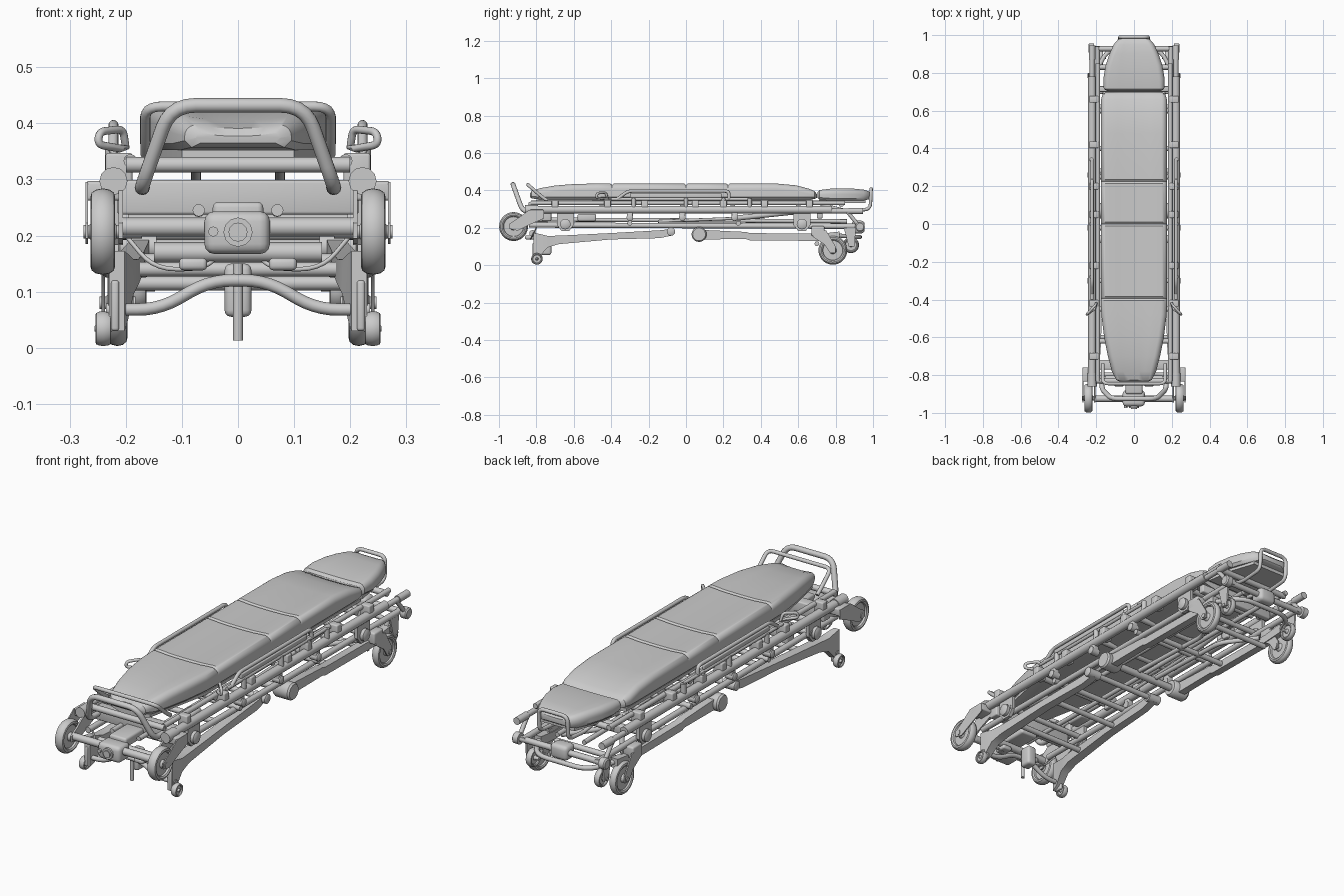
import bpy, bmesh, math
from mathutils import Vector as V

def finish(name, me, mirror=False):
    ob = bpy.data.objects.new(name, me)
    bpy.context.collection.objects.link(ob)
    if mirror:
        ob.modifiers.new("mirror", 'MIRROR').use_mirror_merge = False
    return ob

def from_bm(name, bm, mirror):
    bmesh.ops.recalc_face_normals(bm, faces=bm.faces)
    me = bpy.data.meshes.new(name)
    bm.to_mesh(me)
    bm.free()
    return finish(name, me, mirror)

def loft(name, rings, mirror=False):
    bm = bmesh.new()
    vs = [[bm.verts.new(p) for p in r] for r in rings]
    n = len(vs[0])
    for a, b in zip(vs, vs[1:]):
        for i in range(n):
            bm.faces.new((a[i], a[(i + 1) % n], b[(i + 1) % n], b[i]))
    bm.faces.new(vs[0])
    bm.faces.new(vs[-1][::-1])
    return from_bm(name, bm, mirror)

def rounded(pts, d):
    # replace inner corners by short curves
    p = [V(q) for q in pts]
    out = [p[0]]
    for a, b, c in zip(p, p[1:], p[2:]):
        s = b + (a - b).normalized() * min(d, (a - b).length * .48)
        e = b + (c - b).normalized() * min(d, (c - b).length * .48)
        for i in range(6):
            t = i / 5
            out.append(s * (1 - t) ** 2 + b * 2 * t * (1 - t) + e * t * t)
    return out + [p[-1]]

def tube(name, pts, r, mirror=False, bend=.04, closed=False):
    cu = bpy.data.curves.new(name, 'CURVE')
    cu.dimensions = '3D'
    cu.bevel_depth, cu.bevel_resolution, cu.use_fill_caps = r, 4, True
    q = rounded(pts, bend)
    sp = cu.splines.new('POLY')
    sp.points.add(len(q) - 1)
    for a, b in zip(sp.points, q):
        a.co = (*b, 1)
    sp.use_cyclic_u = closed
    tmp = bpy.data.objects.new("tmp", cu)
    bpy.context.collection.objects.link(tmp)
    bpy.context.view_layer.update()
    me = bpy.data.meshes.new_from_object(tmp.evaluated_get(bpy.context.evaluated_depsgraph_get()))
    bpy.data.objects.remove(tmp)
    return finish(name, me, mirror)

def cross(name, y, z, w, r):
    return tube(name, [(-w, y, z), (w, y, z)], r)

def box(name, x, y, z, bev=.006, mirror=False):
    bm = bmesh.new()
    bmesh.ops.create_cube(bm, size=1)
    for v in bm.verts:
        for i, (lo, hi) in enumerate((x, y, z)):
            v.co[i] = hi if v.co[i] > 0 else lo
    bmesh.ops.bevel(bm, geom=bm.edges[:], offset=bev, segments=3, profile=.5, affect='EDGES')
    return from_bm(name, bm, mirror)

def plate(name, yz, x0, x1, mirror=True):
    return loft(name, [[(x, y, z) for y, z in yz] for x in (x0, x1)], mirror)

def lathe(name, prof, x, y, z, mirror=True, n=40):
    rings = [[(x + dx, y + r * math.cos(2 * math.pi * i / n), z + r * math.sin(2 * math.pi * i / n))
              for i in range(n)] for dx, r in prof]
    return loft(name, rings, mirror)

def wheel(name, x, y, z, R, w):
    h = w / 2
    half = [(h * 1.15, .14 * R), (h * .95, .2 * R), (h * .45, .26 * R), (h * .4, .68 * R), (h * .8, .71 * R),
            (h, .8 * R), (h * .9, .9 * R), (h * .55, .97 * R), (0, R)]
    lathe(name, [(-a, r) for a, r in half] + half[-2::-1], x, y, z)

def cushion(name, stations, dish):
    rings = []
    for y, w, zb, zt in stations:
        r = min(.03, (zt - zb) * .49)
        b = min(.012, r)
        ring = [(-w + b, y, zb), (w - b, y, zb), (w, y, zb + b)]
        arc = [(w - r + r * math.cos(a * math.pi / 12), zt - r + r * math.sin(a * math.pi / 12)) for a in range(7)]
        ring += [(x, y, z) for x, z in arc]
        ring += [(w * t, y, zt - dish * (1 - t * t)) for t in (.5, .25, 0, -.25, -.5)]
        ring += [(-x, y, z) for x, z in reversed(arc)] + [(-w, y, zb + b)]
        rings.append(ring)
    return loft(name, rings)

# Mattress with three cross grooves, and head pillow
T = .437
st = [(-.835, .075, .365, .383), (-.825, .095, .357, .397), (-.78, .117, .352, .412), (-.7, .138, .352, .426),
      (-.6, .158, .352, .434), (-.48, .173, .352, T)]
for g in (-.395, 0, .225):
    st += [(g - .01, .175, .352, T), (g, .174, .352, T - .008), (g + .01, .175, .352, T)]
st += [(.48, .175, .352, T), (.59, .175, .352, .427), (.66, .174, .352, .408), (.688, .166, .354, .396),
       (.7, .145, .36, .38)]
cushion("mattress", st, .006)
cushion("head_pillow", [(.704, .14, .36, .39), (.715, .16, .35, .402), (.77, .162, .346, .409), (.84, .15, .345, .41),
                        (.9, .13, .345, .409), (.95, .108, .346, .404), (.977, .085, .352, .395), (.986, .06, .36, .385)], .002)
# Support pans under the cushions
loft("mattress_pan", [[(-w, y, .352), (w, y, .352), (w, y, .338), (w * .6, y, .325), (-w * .6, y, .325), (-w, y, .338)]
                      for y, w in ((-.8, .1), (-.48, .165), (.68, .165))])
loft("pillow_pan", [[(-w, y, .348), (w, y, .348), (w, y, .332), (-w, y, .332)] for y, w in ((.71, .15), (.84, .13), (.96, .09))])

# Head end handle
tube("head_handle", [(-.075, .72, .325), (-.075, .86, .29), (-.075, .985, .30), (-.075, .99, .408), (.075, .99, .408),
                     (.075, .985, .30), (.075, .86, .29), (.075, .72, .325)], .009, bend=.03)
# Foot end handles
tube("foot_handle", [(-.17, -.80, .285), (-.172, -.872, .285), (-.12, -.925, .432), (.12, -.925, .432),
                     (.172, -.872, .285), (.17, -.80, .285)], .013, bend=.045)
tube("mattress_stop_hoop", [(-.165, -.74, .345), (-.165, -.77, .365), (-.165, -.845, .43), (.165, -.845, .43),
                            (.165, -.77, .365), (.165, -.74, .345)], .009, bend=.03)

# Upper frame
tube("main_rail", [(.222, -.86, .297), (.222, .78, .297)], .021, True)
tube("rail_collar", [(.222, -.86, .297), (.222, -.79, .297)], .025, True)
tube("carry_handle", [(.222, .76, .290), (.222, .935, .290)], .013, True)
tube("carry_handle_grip", [(.222, .87, .290), (.222, .945, .290)], .017, True)
tube("inner_rail", [(.192, -.83, .333), (.192, .85, .333)], .012, True)
tube("lower_rail", [(.195, -.84, .215), (.195, .94, .208)], .014, True)
tube("centre_rail", [(.07, -.84, .245), (.07, .86, .235)], .011, True)
for i, y in enumerate((-.83, -.45, -.02, .25, .6, .83)):
    cross("upper_crossbar_%d" % i, y, .326, .2, .014)
for i, y in enumerate((-.62, -.3, .28, .62)):
    cross("lower_crossbar_%d" % i, y, .225, .225, .013)
box("front_crossmember", (-.215, .215), (-.77, -.72), (.237, .299))
box("rear_crossmember", (-.2, .2), (.7, .73), (.25, .29))
for i, y in enumerate((-.7, -.42, -.22, .05, .2, .42, .66)):
    box("rail_clamp_%d" % i, (.188, .236), (y - .018, y + .018), (.285, .347), .005, True)
for i, y in enumerate((-.3, -.02, .26)):
    lathe("rail_hanger_%d" % i, [(-.02, .018), (.02, .018), (.024, .012)], .222, y, .255, n=20)
    box("hanger_block_%d" % i, (.205, .236), (y - .016, y + .016), (.25, .29), .004, True)
for i, y in enumerate((-.645, .62)):
    plate("pivot_bracket_%d" % i, [(y - .045, .28), (y + .045, .28), (y + .045, .215), (y + .02, .183), (y - .02, .183),
                                   (y - .045, .215)], .205, .222)
    lathe("pivot_pin_%d" % i, [(-.03, .028), (.012, .028), (.018, .018)], .225, y, .22, n=24)
tube("gas_strut", [(.12, .25, .25), (.12, .58, .285)], .014, True)
tube("strut_rod", [(.12, -.15, .235), (.12, .25, .25)], .008, True)
box("latch_block", (.09, .15), (-.58, -.48), (.235, .275), .01, True)

# Side guards and release levers
tube("side_guard", [(.222, -.37, .352), (.222, -.31, .397), (.222, .23, .397), (.222, .23, .352)], .009, True, .025)
box("side_guard_panel", (.216, .228), (-.30, .19), (.362, .384), .004, True)
tube("guard_lower_bar", [(.222, -.40, .354), (.222, .34, .354)], .008, True)
for i, y in enumerate((-.28, 0, .2, .34)):
    tube("guard_post_%d" % i, [(.225, y, .30), (.225, y, .357)], .012, True)
tube("release_lever", [(.20, -.42, .357), (.205, -.43, .39), (.247, -.475, .385), (.25, -.48, .362), (.21, -.45, .355)],
     .007, True, .015, True)

# Front load wheels with forks
wheel("front_wheel", .241, -.922, .207, .077, .044)
arm = [(-.76, .295), (-.84, .295), (-.9, .25), (-.945, .222), (-.945, .195), (-.9, .185), (-.84, .215), (-.76, .25)]
plate("front_fork_inner", arm, .205, .213)
plate("front_fork_outer", arm, .267, .272)
box("front_fork_top", (.205, .272), (-.835, -.76), (.262, .297), .006, True)
lathe("front_axle", [(-.07, .012), (.034, .012), (.034, .006)], .241, -.922, .207, n=20)
# Front console
cross("front_crossbar", -.925, .215, .205, .017)
cross("front_lower_bar", -.82, .17, .15, .018)
box("front_console", (-.06, .057), (-.965, -.88), (.167, .243), .018)
box("console_arm", (-.045, .045), (-.9, -.74), (.215, .26), .01)
for nm, x, z, r in (("console_knob", 0, .206, .026), ("console_button", -.044, .207, .009)):
    tube(nm, [(x, -.95, z), (x, -.974, z)], r)
tube("console_knob_cap", [(0, -.97, .206), (0, -.98, .206)], .017)
box("pedal_pad", (.055, .105), (-.86, -.80), (.138, .16), .008, True)
tube("brake_cable", [(.2, -.80, .2), (.15, -.83, .14), (.06, -.83, .14), (.03, -.82, .17)], .004, True)

# Folded front legs with small end wheels
loft("front_leg", [[(x + s * h, y, z) for s, z in ((-1, zb), (1, zb), (1, zt), (-1, zt))] for x, h, y, zb, zt in (
    (.216, .014, -.815, .03, .172), (.214, .017, -.785, .045, .168), (.207, .021, -.74, .095, .157),
    (.2, .023, -.68, .113, .158), (.188, .021, -.4, .138, .172), (.178, .018, -.14, .145, .187),
    (.175, .017, -.07, .16, .195))], True)
lathe("front_leg_pivot", [(-.035, .022), (.03, .022), (.034, .016)], .18, -.08, .18, n=24)
wheel("leg_end_wheel", .240, -.797, .034, .031, .028)
box("leg_end_bracket", (.212, .226), (-.82, -.775), (.03, .12), .005, True)
tube("leg_yoke", [(-.235, -.797, .068), (-.14, -.797, .068), (-.05, -.797, .12), (.05, -.797, .12),
                  (.14, -.797, .068), (.235, -.797, .068)], .011)
tube("stop_post", [(0, -.79, .013), (0, -.79, .15)], .009)
box("stop_post_housing", (-.024, .024), (-.78, -.72), (.055, .15), .012)
for i, (y, z) in enumerate(((-.6, .14), (-.35, .155), (-.08, .18))):
    cross("front_leg_crossbar_%d" % i, y, z, .19, .013)

# Folded rear legs with casters
loft("rear_leg", [[(.2 + s * .018, y, z) for s, z in ((-1, zb), (1, zb), (1, zt), (-1, zt))] for y, zb, zt in (
    (.06, .138, .19), (.32, .14, .178), (.34, .133, .172), (.72, .13, .168), (.82, .135, .18))], True)
lathe("rear_leg_knuckle", [(-.05, .034), (-.04, .04), (.03, .04), (.038, .034)], .205, .07, .165)
cross("rear_leg_pivot_bar", .07, .165, .18, .017)
cross("rear_leg_mid_bar", .4, .155, .19, .013)
cross("rear_leg_end_bar", .7, .115, .19, .013)
tube("rear_brace", [(.05, .1, .165), (.05, .55, .15), (.16, .7, .15)], .011, True)
wheel("rear_caster_wheel", .215, .785, .080, .077, .036)
cf = [(.68, .19), (.75, .185), (.80, .1), (.80, .065), (.77, .065), (.74, .11), (.68, .15)]
plate("caster_fork_inner", cf, .186, .192)
plate("caster_fork_outer", cf, .237, .243)
box("caster_head", (.186, .243), (.67, .74), (.155, .21), .008, True)
lathe("caster_axle", [(-.032, .011), (.032, .011)], .215, .785, .08, n=16)
wheel("rear_small_wheel", .178, .882, .108, .043, .03)
plate("small_wheel_arm", [(.84, .215), (.91, .215), (.9, .1), (.87, .1)], .196, .204)
lathe("small_wheel_axle", [(-.03, .008), (.03, .008)], .178, .882, .108, n=16)

# Rear end bar, corner caps and centre housing
cross("rear_end_bar", .928, .205, .235, .014)
lathe("rear_end_cap", [(-.014, .026), (.012, .026), (.017, .02)], .225, .93, .205, n=24)
tube("rear_upright", [(.222, .86, .29), (.222, .925, .21)], .01, True)
box("rear_housing", (-.045, .045), (.885, .955), (.17, .238), .018)
tube("rear_lower_loop", [(-.2, .8, .16), (-.14, .93, .15), (.14, .93, .15), (.2, .8, .16)], .011, bend=.07)

# Smooth shading with sharp edges kept
bpy.ops.object.select_all(action='SELECT')
bpy.context.view_layer.objects.active = bpy.context.selected_objects[0]
bpy.ops.object.shade_smooth_by_angle(angle=math.radians(35))
